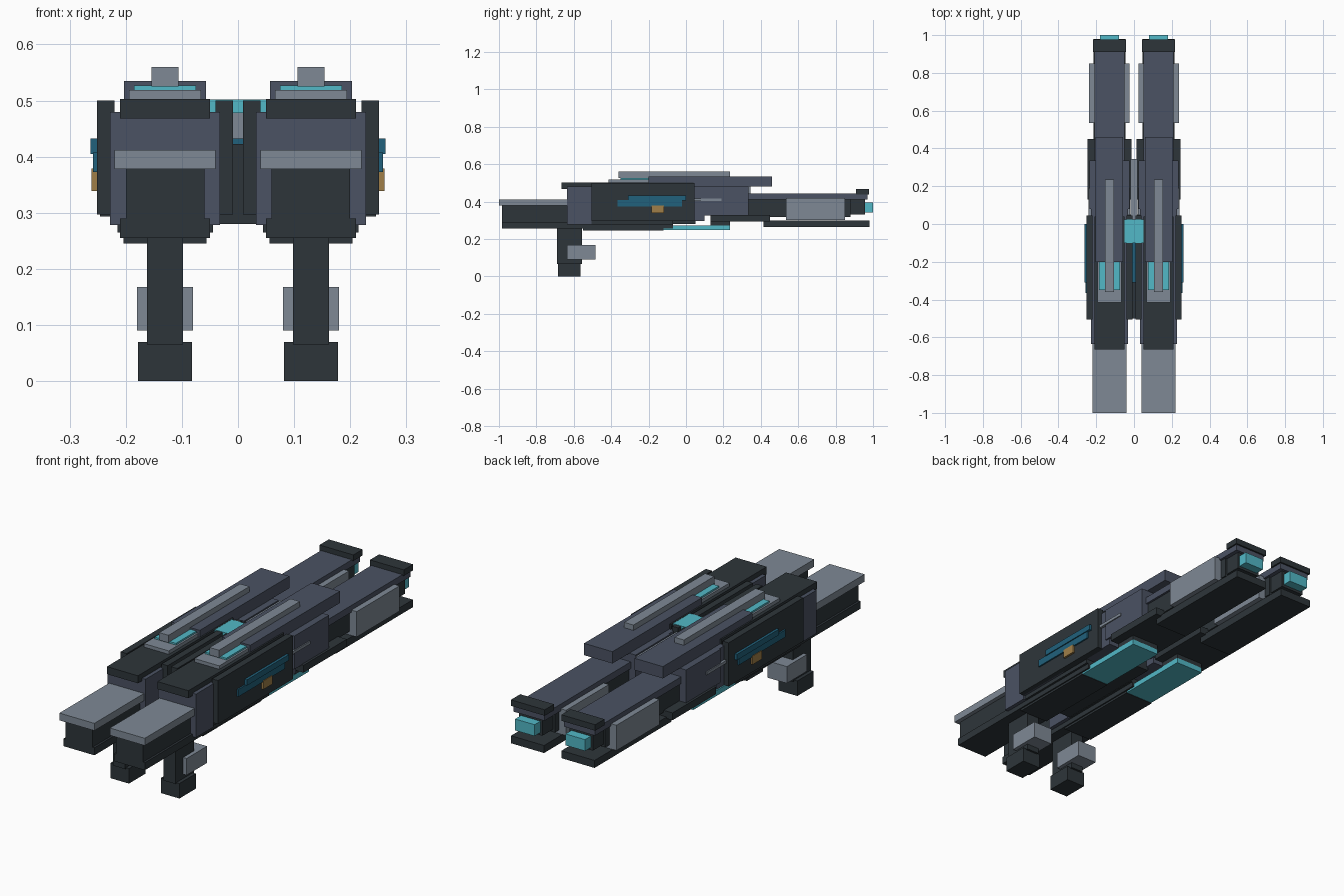
import bpy
import bmesh

cube = bpy.data.objects.get("Cube")
if cube:
    bpy.data.objects.remove(cube, do_unlink=True)


def material(name, rgb):
    m = bpy.data.materials.new(name)
    m.use_nodes = True
    m.diffuse_color = (*rgb, 1)
    m.node_tree.nodes["Principled BSDF"].inputs["Base Color"].default_value = (*rgb, 1)
    return m


DARK = material("dark charcoal", (0.027, 0.036, 0.042))
SLATE = material("slate blue grey", (0.07, 0.085, 0.125))
GREY = material("light grey", (0.21, 0.25, 0.30))
CYAN = material("glowing cyan", (0.085, 0.48, 0.57))
BLUE = material("deep blue", (0.015, 0.12, 0.20))
GOLD = material("brass", (0.35, 0.21, 0.065))


def box(name, mat, x, y, z):
    """Flat sided block from (min, max) ranges on each axis."""
    bm = bmesh.new()
    bmesh.ops.create_cube(bm, size=1)
    for v in bm.verts:
        v.co = [r[0] + (c + 0.5) * (r[1] - r[0]) for c, r in zip(v.co, (x, y, z))]
    mesh = bpy.data.meshes.new(name)
    bm.to_mesh(mesh)
    bm.free()
    mesh.materials.append(mat)
    bpy.context.collection.objects.link(bpy.data.objects.new(name, mesh))


CENTRE = 0.13  # sideways offset of each barrel unit


def build_unit(side, label):
    def part(name, mat, half, y, z):
        c = side * CENTRE
        box(f"{label}_{name}", mat, (c - half, c + half), y, z)

    def pair(name, mat, inner, outer, y, z):
        for s, place in ((side, "outer"), (-side, "inner")):
            c = side * CENTRE
            box(f"{label}_{place}_{name}", mat, sorted((c + s * inner, c + s * outer)), y, z)

    # Stock
    part("stock_plate", GREY, 0.09, (-1.0, -0.63), (0.378, 0.412))
    part("stock_core", DARK, 0.07, (-0.985, -0.6), (0.28, 0.378))
    part("lower_rail", DARK, 0.08, (-0.985, -0.07), (0.255, 0.29))
    part("belly_plate", DARK, 0.074, (-0.55, -0.12), (0.245, 0.27))

    # Grip
    part("grip", DARK, 0.032, (-0.69, -0.555), (0.065, 0.26))
    part("grip_base", DARK, 0.048, (-0.685, -0.565), (0, 0.07))
    part("trigger_block", GREY, 0.05, (-0.635, -0.485), (0.09, 0.168))

    # Receiver
    part("rear_block", SLATE, 0.098, (-0.635, -0.505), (0.278, 0.48))
    part("receiver", SLATE, 0.098, (-0.51, 0.10), (0.297, 0.48))
    part("receiver_floor", DARK, 0.09, (-0.505, -0.07), (0.278, 0.3))
    part("forward_block", SLATE, 0.105, (0.08, 0.335), (0.325, 0.48))
    pair("side_panel", DARK, 0.09, 0.121, (-0.505, 0.045), (0.297, 0.5))
    pair("upper_stripe", BLUE, 0.12, 0.133, (-0.31, 0.0), (0.405, 0.432))
    pair("lower_stripe", BLUE, 0.12, 0.128, (-0.365, -0.022), (0.373, 0.407))
    pair("badge_block", GOLD, 0.12, 0.131, (-0.185, -0.118), (0.339, 0.379))
    pair("side_rod", GREY, 0.09, 0.11, (0.03, 0.19), (0.402, 0.416))

    # Top cover and sight rail
    part("rear_cover", DARK, 0.08, (-0.665, 0.04), (0.468, 0.503))
    part("top_cover", SLATE, 0.073, (-0.2, 0.46), (0.48, 0.535))
    part("sight_base", GREY, 0.064, (-0.415, -0.19), (0.503, 0.519))
    part("sight_light", CYAN, 0.055, (-0.35, -0.19), (0.519, 0.527))
    part("sight_rail", GREY, 0.024, (-0.36, 0.235), (0.525, 0.56))

    # Underside
    part("underside_light", CYAN, 0.072, (-0.125, 0.235), (0.247, 0.272))
    part("light_mount", DARK, 0.072, (0.13, 0.235), (0.27, 0.3))
    part("shelf", DARK, 0.116, (0.13, 0.45), (0.293, 0.327))

    # Barrel and muzzle
    part("barrel_core", DARK, 0.07, (0.3, 0.88), (0.318, 0.412))
    part("barrel_top", SLATE, 0.08, (0.3, 0.97), (0.41, 0.442))
    part("barrel_plate", GREY, 0.107, (0.535, 0.85), (0.302, 0.42))
    part("barrel_rail", DARK, 0.085, (0.415, 0.98), (0.265, 0.3))
    part("muzzle", DARK, 0.06, (0.87, 0.957), (0.33, 0.412))
    part("muzzle_cap", DARK, 0.087, (0.91, 0.978), (0.438, 0.466))
    part("muzzle_light", CYAN, 0.05, (0.95, 1.0), (0.342, 0.395))


for side, label in ((1, "left"), (-1, "right")):
    build_unit(side, label)

# Links joining the two units
box("centre_link", DARK, (-0.04, 0.04), (-0.5, 0.05), (0.28, 0.423))
box("centre_light", CYAN, (-0.052, 0.052), (-0.1, 0.025), (0.478, 0.502))
box("centre_bar", GREY, (-0.018, 0.018), (0.0, 0.345), (0.425, 0.48))
